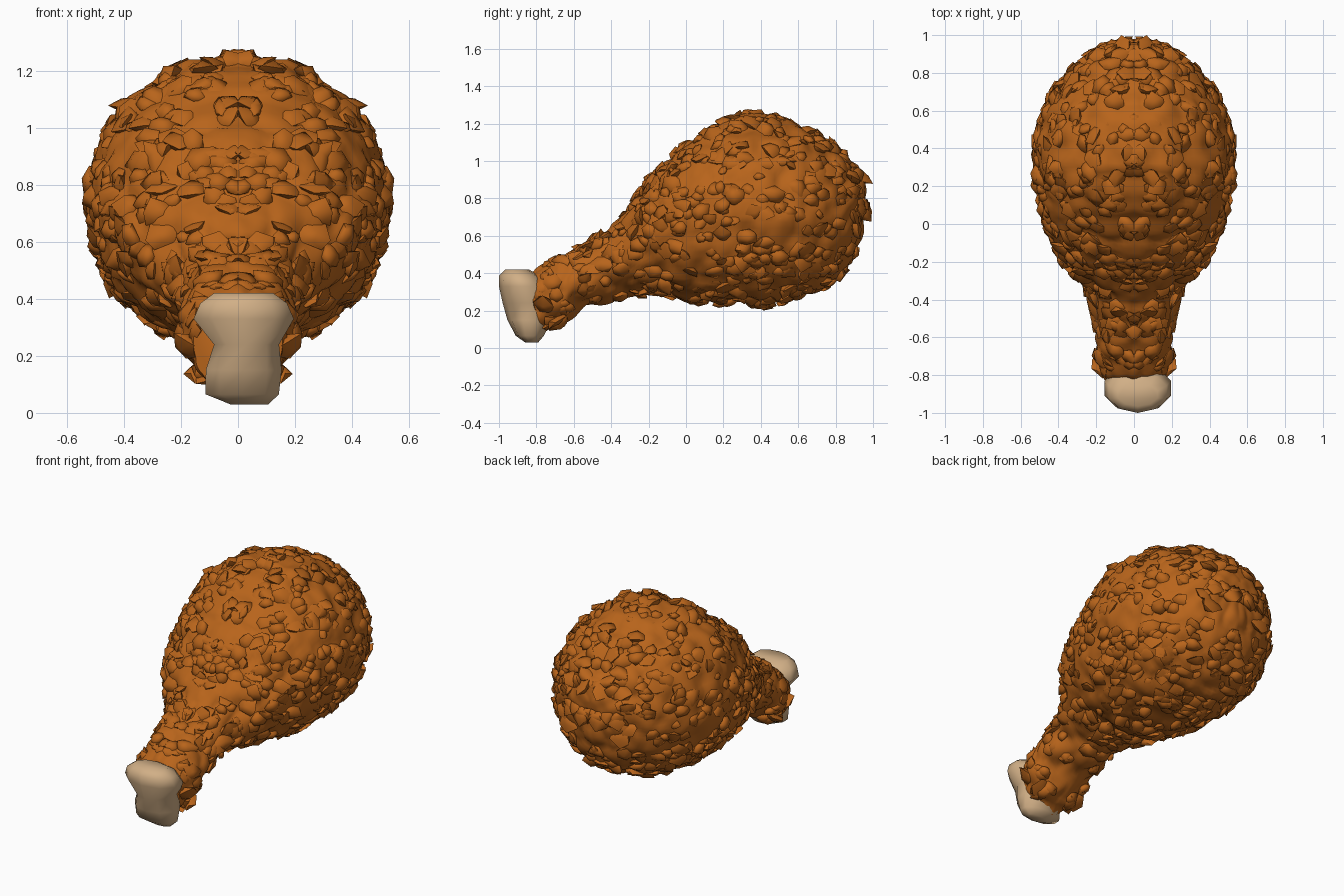
import bpy, bmesh, math, random
from mathutils import Vector, noise

if "Cube" in bpy.data.objects:
    bpy.data.objects.remove(bpy.data.objects["Cube"])

random.seed(11)

def material(name, rgb):
    m = bpy.data.materials.new(name)
    m.diffuse_color = (*rgb, 1)
    m.use_nodes = True
    m.node_tree.nodes["Principled BSDF"].inputs["Base Color"].default_value = m.diffuse_color
    return m

def finish(bm, name, mat, angle):
    bmesh.ops.recalc_face_normals(bm, faces=bm.faces)
    me = bpy.data.meshes.new(name)
    bm.to_mesh(me)
    bm.free()
    ob = bpy.data.objects.new(name, me)
    bpy.context.collection.objects.link(ob)
    me.materials.append(mat)
    bpy.ops.object.select_all(action='DESELECT')
    ob.select_set(True)
    bpy.context.view_layer.objects.active = ob
    bpy.ops.object.shade_smooth_by_angle(angle=math.radians(angle))
    return ob

def loft(bm, rings):
    # skin a list of closed rings and cap both ends
    vs = [[bm.verts.new(p) for p in r] for r in rings]
    n = len(vs[0])
    for a, b in zip(vs, vs[1:]):
        for i in range(n):
            j = (i + 1) % n
            bm.faces.new((a[i], a[j], b[j], b[i]))
    bm.faces.new(vs[0])
    bm.faces.new(vs[-1])

crust_mat = material("fried_crust", (0.48, 0.128, 0.011))
bone_mat = material("bone", (0.64, 0.43, 0.24))

# Meat outline: y, top z, bottom z, half width
OUT = [(-.80, .43, .02, .19), (-.70, .50, .07, .23), (-.60, .55, .16, .23), (-.50, .60, .20, .225),
       (-.40, .67, .23, .235), (-.30, .76, .26, .30), (-.20, .92, .27, .40), (-.10, 1.03, .26, .45),
       (.0, 1.11, .23, .495), (.1, 1.18, .21, .52), (.2, 1.24, .20, .545), (.3, 1.28, .20, .555),
       (.4, 1.28, .20, .55), (.5, 1.26, .22, .535), (.6, 1.22, .24, .505), (.7, 1.17, .28, .46),
       (.8, 1.10, .34, .38), (.88, 1.03, .44, .28), (.93, .96, .57, .18), (.96, .88, .74, .08)]

def station(t):
    i = min(int(t), len(OUT) - 2)
    f = t - i
    return [a + (b - a) * f for a, b in zip(OUT[i], OUT[i + 1])]

STEPS, SIDES, INSET = 100, 96, 0.042
rings = []
for s in range(STEPS + 1):
    y, top, bot, hw = station(s / STEPS * (len(OUT) - 1))
    cz, hz, hx = (top + bot) / 2, (top - bot) / 2 - INSET, hw - INSET
    rings.append([(hx * math.cos(a), y, cz + hz * math.sin(a))
                  for a in (2 * math.pi * i / SIDES for i in range(SIDES))])
bm = bmesh.new()
loft(bm, rings)
bmesh.ops.recalc_face_normals(bm, faces=bm.faces)
bm.normal_update()

# Sample spots for the crumbs, evenly by area, on one half
faces = [f for f in bm.faces if f.calc_center_median().x > -.005 and len(f.verts) == 4]
spots = [(f.calc_center_median(), f.normal.copy())
         for f in random.choices(faces, weights=[f.calc_area() for f in faces], k=400)]

# Lumpy crust: rounded cells with creases between them, mirrored in x
moves = []
for v in bm.verts:
    p = Vector((abs(v.co.x), v.co.y, v.co.z))
    w = p + noise.noise_vector(p * 9) * .035
    d = noise.voronoi(w * 8)[0]
    h = .03 * (1 - min(1, d[0] * 1.25) ** 2) + .012 * noise.noise(p * 14) - .002
    moves.append(v.normal * h)
for v, m in zip(bm.verts, moves):
    v.co += m

# Angular crumbs pressed into the crust on both sides
for c, n in spots:
    q = n.to_track_quat('Z', 'Y')
    # small tilt makes some flakes stand proud
    tilt = Vector((random.uniform(-.4, .4), random.uniform(-.4, .4)))
    size = random.uniform(.035, .068)
    spin = random.uniform(0, math.tau)
    tmp = bmesh.new()
    bmesh.ops.create_icosphere(tmp, subdivisions=1, radius=1)
    pts = []
    for v in tmp.verts:
        j = v.co * random.uniform(.7, 1.25)
        x, y = (j.x * math.cos(spin) - j.y * math.sin(spin), j.x * math.sin(spin) + j.y * math.cos(spin))
        z = j.z * .5 + x * tilt.x + y * tilt.y
        pts.append(c + n * .01 + q @ (Vector((x, y * .85, z)) * size))
    tris = [[v.index for v in f.verts] for f in tmp.faces]
    tmp.free()
    for side in (1, -1):
        vs = [bm.verts.new((p.x * side, min(max(p.y, -.85), 1), max(p.z, 0))) for p in pts]
        for t in tris:
            bm.faces.new([vs[i] for i in t])
finish(bm, "crispy_meat", crust_mat, 62)

# Bone knuckle: z, centre x, half width, front y, back y
KNOB = [(.03, .04, .07, -.86, -.79), (.065, .015, .135, -.91, -.76), (.15, .02, .14, -.955, -.72),
        (.24, .03, .12, -.98, -.70), (.33, .02, .185, -1.0, -.74), (.385, .02, .16, -1.0, -.78),
        (.42, .02, .11, -.965, -.84)]
bm = bmesh.new()
loft(bm, [[(cx + hw * math.cos(a), (f + b) / 2 + (b - f) / 2 * math.sin(a), z)
           for a in (math.tau * i / 10 + math.pi / 2 for i in range(10))]
          for z, cx, hw, f, b in KNOB])
finish(bm, "bone_end", bone_mat, 75)
